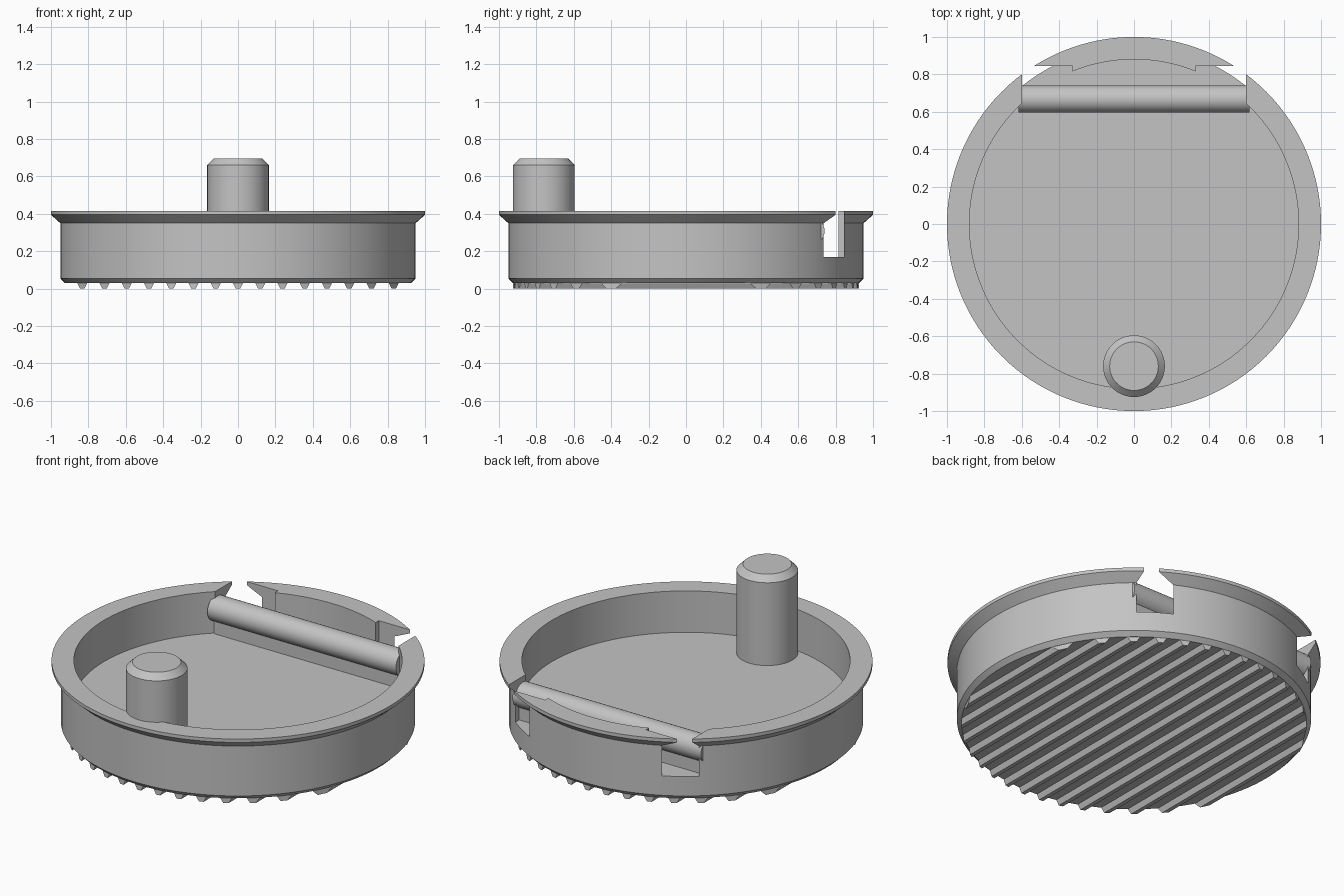
import bpy, bmesh
from math import cos, sin, tau, sqrt, radians
from mathutils import Matrix

cube = bpy.data.objects.get("Cube")
if cube:
    bpy.data.objects.remove(cube, do_unlink=True)

grey = bpy.data.materials.new("plain grey")
grey.use_nodes = True
COLOUR = (0.55, 0.55, 0.55, 1)
grey.diffuse_color = COLOUR
grey.node_tree.nodes["Principled BSDF"].inputs["Base Color"].default_value = COLOUR


def make_object(name, bm):
    bmesh.ops.recalc_face_normals(bm, faces=bm.faces)
    mesh = bpy.data.meshes.new(name)
    bm.to_mesh(mesh)
    bm.free()
    mesh.materials.append(grey)
    obj = bpy.data.objects.new(name, mesh)
    bpy.context.collection.objects.link(obj)
    return obj


def select(obj):
    bpy.ops.object.select_all(action='DESELECT')
    obj.select_set(True)
    bpy.context.view_layer.objects.active = obj


def smooth(obj):
    select(obj)
    bpy.ops.object.shade_smooth_by_angle(angle=radians(25))


def skin(bm, rings):
    """Join rings of points with quads and cap both ends."""
    loops = [[bm.verts.new(p) for p in ring] for ring in rings]
    n = len(loops[0])
    for a, b in zip(loops, loops[1:]):
        for i in range(n):
            j = (i + 1) % n
            bm.faces.new((a[i], a[j], b[j], b[i]))
    bm.faces.new(loops[0][::-1])
    bm.faces.new(loops[-1])


def lathe(name, profile, segments, matrix=Matrix()):
    bm = bmesh.new()
    angles = [tau * i / segments for i in range(segments)]
    skin(bm, [[(r * cos(a), r * sin(a), z) for a in angles] for r, z in profile])
    bm.transform(matrix)
    return make_object(name, bm)


def add_box(bm, low, high):
    size = [h - l for l, h in zip(low, high)]
    mid = [(h + l) / 2 for l, h in zip(low, high)]
    bmesh.ops.create_cube(bm, size=1,
                          matrix=Matrix.Translation(mid) @ Matrix.Diagonal((*size, 1)))


FLOOR = 0.17

# Round tray with a flared rim
tray = lathe("tray", [(0.925, 0.03), (0.95, 0.055), (0.95, 0.35), (1, 0.395),
                      (1, 0.415), (0.88, 0.415), (0.88, FLOOR)], 128)

# Slots through the rear wall, one on each side
bm = bmesh.new()
add_box(bm, (0.33, 0.5, FLOOR), (0.6, 0.845, 0.6))
add_box(bm, (-0.6, 0.5, FLOOR), (-0.33, 0.845, 0.6))
cutter = make_object("slot_cutter", bm)
cutter.hide_render = True
cut = tray.modifiers.new("slots", 'BOOLEAN')
cut.operation = 'DIFFERENCE'
cut.solver = 'EXACT'
cut.object = cutter
select(tray)
bpy.ops.object.modifier_apply(modifier=cut.name)
bpy.data.objects.remove(cutter, do_unlink=True)
smooth(tray)

# Upright peg with a chamfered top
peg = lathe("peg", [(0.165, FLOOR - 0.05), (0.165, 0.66), (0.13, 0.695)], 64,
            Matrix.Translation((0, -0.76, 0)))
smooth(peg)

# Cross rod on a low supporting wall
ROD_Y, ROD_Z = 0.668, 0.308
rod = lathe("cross_rod", [(0.073, -0.617), (0.073, 0.617)], 48,
            Matrix.Translation((0, ROD_Y, ROD_Z)) @ Matrix.Rotation(tau / 4, 4, 'Y'))
smooth(rod)
bm = bmesh.new()
add_box(bm, (-0.6, ROD_Y - 0.035, FLOOR - 0.02), (0.6, ROD_Y + 0.035, ROD_Z))
make_object("rod_support", bm)

# Grip ridges under the base, trimmed to the round outline
bm = bmesh.new()
for k in range(-7, 8):
    section = [(-0.028, 0.035), (-0.024, 0.024), (-0.012, 0),
               (0.012, 0), (0.024, 0.024), (0.028, 0.035)]
    ends = []
    for side in (-1, 1):
        ends.append([(k * 0.119 + dx, side * sqrt(0.925 ** 2 - (k * 0.119 + dx) ** 2), z)
                     for dx, z in section])
    skin(bm, ends)
make_object("grip_ridges", bm)
